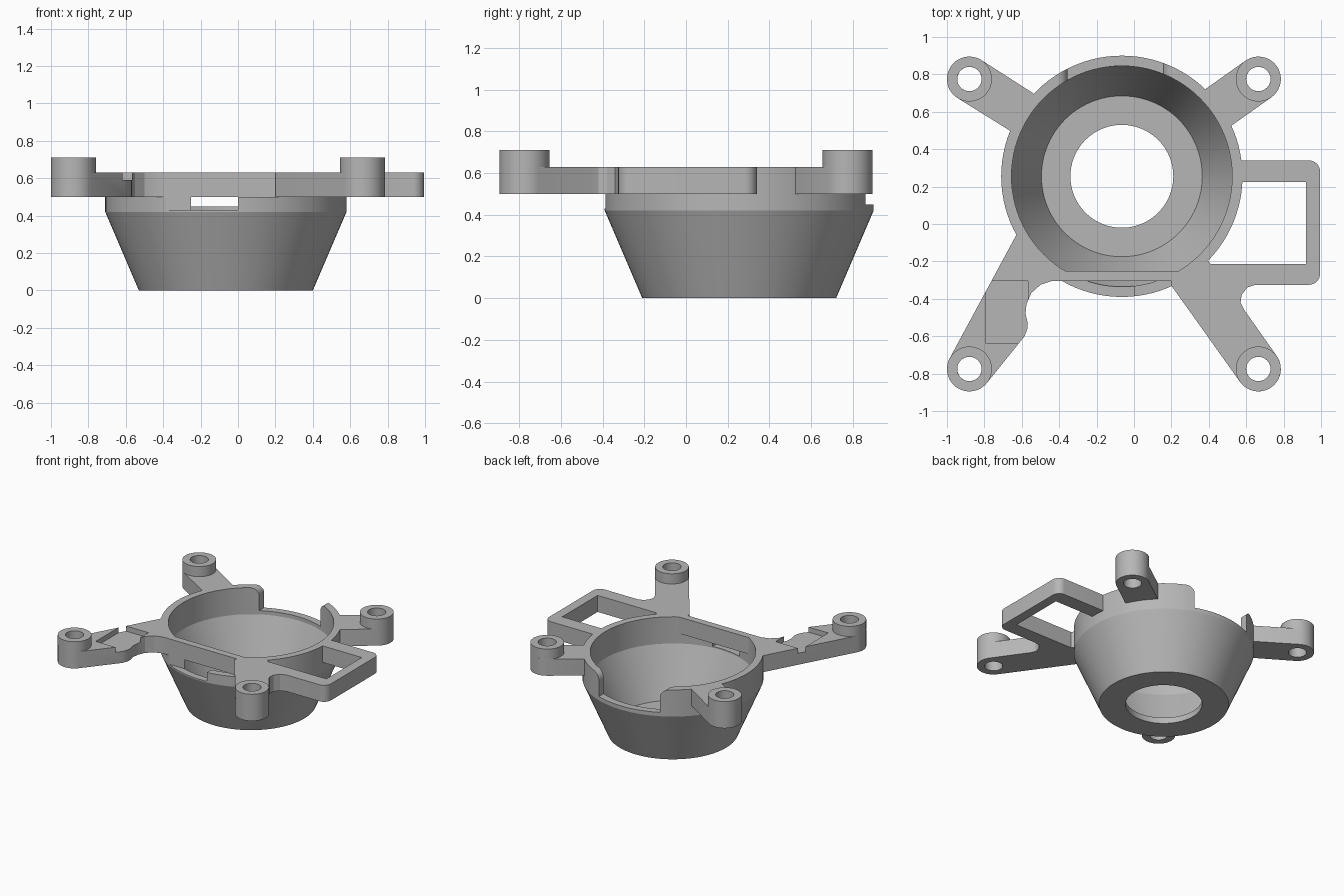
import bpy
import bmesh
from math import radians, cos, sin, tau, pi
from mathutils import Matrix, Vector

cube = bpy.data.objects.get("Cube")
if cube:
    bpy.data.objects.remove(cube, do_unlink=True)

GREY = (0.47, 0.47, 0.47, 1)
mat = bpy.data.materials.new("plain grey")
mat.use_nodes = True
mat.diffuse_color = GREY
mat.node_tree.nodes["Principled BSDF"].inputs["Base Color"].default_value = GREY

CUP = (-0.065, 0.255)            # cup axis
RING, WALL = 0.645, 0.59         # outer and inner rim radius
ROOT = 0.62                      # arms end inside the rim wall
LOW, TOP, POST = 0.5, 0.63, 0.71
BOSS, HOLE = 0.12, 0.065


def finish(name, bm):
    bmesh.ops.recalc_face_normals(bm, faces=bm.faces)
    mesh = bpy.data.meshes.new(name)
    bm.to_mesh(mesh)
    bm.free()
    mesh.materials.append(mat)
    obj = bpy.data.objects.new(name, mesh)
    bpy.context.collection.objects.link(obj)
    return obj


def arc(centre, r, a0, a1, n=16):
    angles = [radians(a0 + (a1 - a0) * i / n) for i in range(n + 1)]
    return [(centre[0] + r * cos(a), centre[1] + r * sin(a)) for a in angles]


def prism(name, points, z0, z1, matrix=None):
    bm = bmesh.new()
    base = bm.faces.new([bm.verts.new((x, y, z0)) for x, y in points])
    ext = bmesh.ops.extrude_face_region(bm, geom=[base])
    verts = [g for g in ext["geom"] if isinstance(g, bmesh.types.BMVert)]
    bmesh.ops.translate(bm, verts=verts, vec=(0, 0, z1 - z0))
    if matrix:
        bm.transform(matrix)
    return finish(name, bm)


def box(name, x0, x1, y0, y1, z0, z1):
    return prism(name, [(x0, y0), (x1, y0), (x1, y1), (x0, y1)], z0, z1)


def revolve(name, profile, centre, steps):
    """Closed (radius, z) profile turned about a vertical axis."""
    bm = bmesh.new()
    rings = [[bm.verts.new((centre[0] + r * cos(tau * i / steps),
                            centre[1] + r * sin(tau * i / steps), z))
              for r, z in profile] for i in range(steps)]
    n = len(profile)
    for i in range(steps):
        a, b = rings[i], rings[(i + 1) % steps]
        for j in range(n):
            k = (j + 1) % n
            bm.faces.new((a[j], b[j], b[k], a[k]))
    return finish(name, bm)


def cut(obj, cutter):
    cutter.hide_render = True
    mod = obj.modifiers.new("cut", "BOOLEAN")
    mod.operation = "DIFFERENCE"
    mod.solver = "EXACT"
    mod.object = cutter
    bpy.context.view_layer.update()
    graph = bpy.context.evaluated_depsgraph_get()
    mesh = bpy.data.meshes.new_from_object(obj.evaluated_get(graph))
    obj.modifiers.clear()
    obj.data = mesh
    bpy.data.objects.remove(cutter, do_unlink=True)


# Tapered cup with an open floor and a straight rim
cup = revolve("cup", [(0.275, 0), (0.465, 0), (RING, 0.42), (RING, TOP),
                      (WALL, TOP), (WALL, 0.42), (0.43, 0.047), (0.275, 0.047)],
              CUP, 96)
cut(cup, box("front_rim_cutter", -0.8, 0.8, -0.8, -0.305, LOW, 0.8))
cut(cup, box("front_slot_cutter", -0.4, 0, -0.7, -0.305, 0.43, 0.52))

# Back gap in the rim with rounded upper corners
gap = [(-0.355, 0.45), (0.155, 0.45)]
gap += arc((0.215, 0.57), 0.06, 180, 90, 8) + [(0.215, 0.7), (-0.415, 0.7)]
gap += arc((-0.415, 0.57), 0.06, 90, 0, 8)
cut(cup, prism("back_gap_cutter", gap, -1.1, -0.5, Matrix.Rotation(pi / 2, 4, "X")))

# Straight wall closing the front of the rim
front_wall = prism("front_wall", [(-0.4, -0.305), (0.22, -0.305),
                                  (0.24, -0.25), (-0.37, -0.25)], LOW, TOP)

# Arm outlines, each running round its post and back into the rim
posts = {
    "back_right": (-0.88, 0.775), "back_left": (0.665, 0.775),
    "front_right": (-0.88, -0.775), "front_left": (0.665, -0.775),
}
outlines = {
    "back_right": arc(posts["back_right"], BOSS, 58.7, 238.7, 24)
    + [(-0.665, 0.5)] + arc(CUP, ROOT, 158, 137, 6) + [(-0.54, 0.7)],
    "back_left": arc(posts["back_left"], BOSS, -54.8, 125.2, 24)
    + [(0.38, 0.72)] + arc(CUP, ROOT, 46, 25, 6) + [(0.52, 0.525)],
    "front_right": arc(posts["front_right"], BOSS, 151.5, 321, 24)
    + [(-0.585, -0.6), (-0.57, -0.56), (-0.568, -0.53), (-0.58, -0.48),
       (-0.575, -0.43), (-0.55, -0.37), (-0.5, -0.325), (-0.44, -0.305),
       (-0.39, -0.305)]
    + arc(CUP, ROOT, 239, 209, 8) + [(-0.63, -0.06)],
    # this arm also carries the rectangular side loop
    "front_left": arc(posts["front_left"], BOSS, 215.6, 395.6, 24)
    + [(0.59, -0.46), (0.57, -0.42), (0.575, -0.38), (0.605, -0.34), (0.65, -0.325)]
    + arc((0.935, -0.265), 0.06, -90, 0, 8) + arc((0.935, 0.28), 0.06, 0, 90, 8)
    + [(0.54, 0.34), (0.54, 0.225), (0.92, 0.225), (0.92, -0.215), (0.41, -0.215)]
    + arc(CUP, ROOT, -44, -61, 6) + [(0.24, -0.305), (0.2, -0.305), (0.2, -0.33)],
}

parts = [cup, front_wall]
for side, outline in outlines.items():
    arm = prism(side + "_arm", outline, LOW, TOP)
    cut(arm, prism("hole_cutter", arc(posts[side], HOLE, 0, 348.75, 31), 0.4, 0.8))
    if side == "front_right":
        # shallow rectangular recess
        cut(arm, box("recess_cutter", -0.79, -0.566, -0.64, -0.305, 0.59, 0.8))
    boss = revolve(side + "_post", [(HOLE, TOP), (BOSS, TOP), (BOSS, POST), (HOLE, POST)],
                   posts[side], 48)
    parts += [arm, boss]

# Smooth round walls, crisp edges
bpy.ops.object.select_all(action="DESELECT")
for obj in parts:
    obj.select_set(True)
bpy.context.view_layer.objects.active = cup
bpy.ops.object.shade_smooth_by_angle(angle=radians(20))
